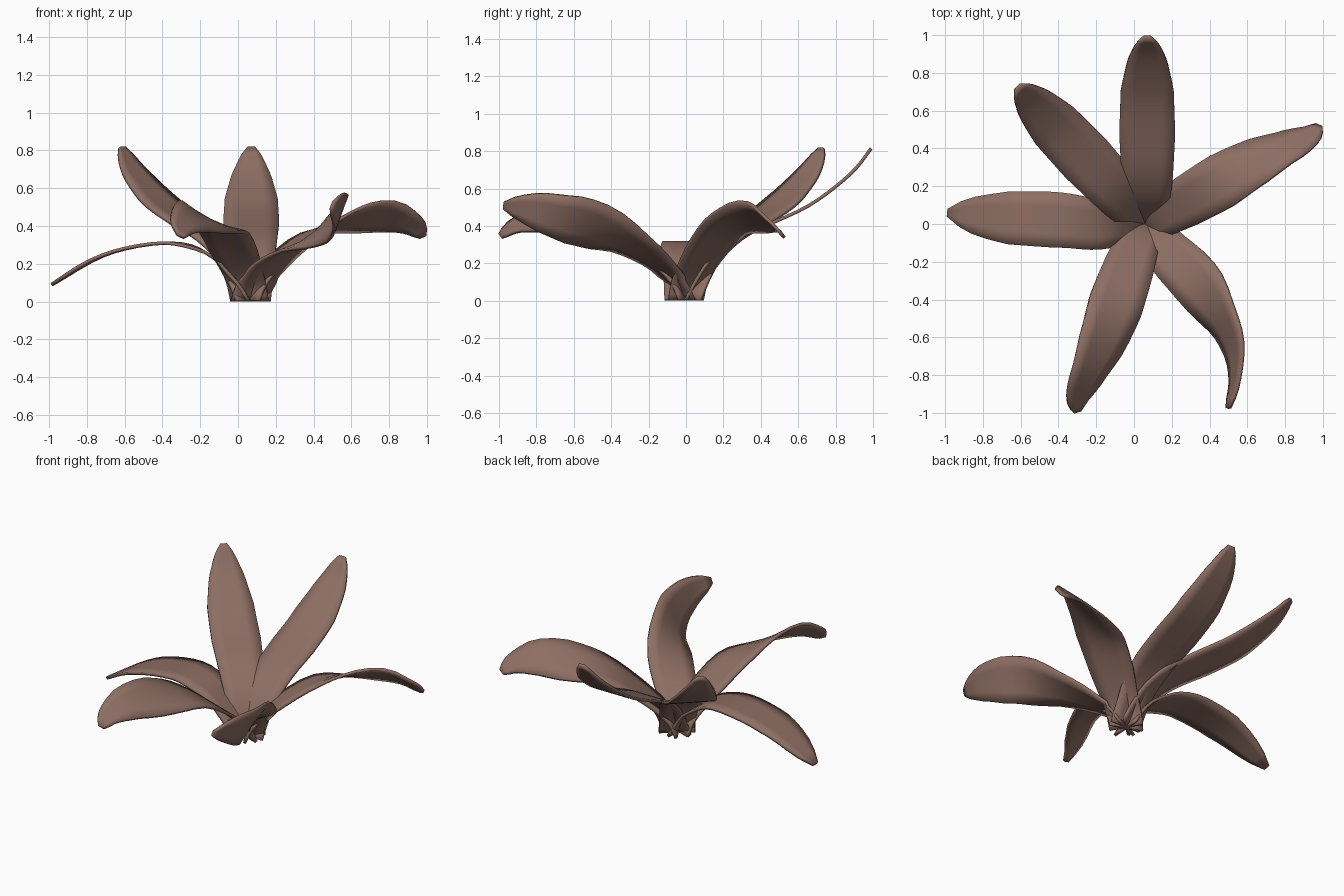
import bpy, bmesh, math
from mathutils import Vector, Matrix

if "Cube" in bpy.data.objects:
    bpy.data.objects.remove(bpy.data.objects["Cube"])

brown = bpy.data.materials.new("warm brown")
brown.diffuse_color = (0.266, 0.156, 0.125, 1)
brown.use_nodes = True
brown.node_tree.nodes["Principled BSDF"].inputs["Base Color"].default_value = brown.diffuse_color

CENTRE = Vector((0.06, 0, 0))
THICK = 0.018
# half width along the petal: (fraction of length, half width)
WIDTH = [(0, .105), (.12, .11), (.3, .135), (.5, .148), (.7, .14),
         (.85, .105), (.94, .065), (.98, .04), (1, .02)]


def half_width(t):
    for (a, wa), (b, wb) in zip(WIDTH, WIDTH[1:]):
        if t <= b:
            return wa + (wb - wa) * (t - a) / (b - a)
    return WIDTH[-1][1]


def smooth_path(pts, n=3):
    """Catmull-Rom through (x, y, z, roll) points."""
    p = [Vector(q) for q in pts]
    p = [2 * p[0] - p[1]] + p + [2 * p[-1] - p[-2]]
    out = []
    for i in range(1, len(p) - 2):
        a, b, c, d = p[i - 1:i + 3]
        for k in range(n):
            t = k / n
            out.append(0.5 * (2 * b + (c - a) * t + (2 * a - 5 * b + 4 * c - d) * t * t
                              + (3 * b - a - 3 * c + d) * t ** 3))
    return out + [p[-2]]


def petal(name, pts, turn=0):
    """Flat strip swept along a path, rolled about it, given thickness."""
    path = smooth_path(pts)
    pos = [q.xyz for q in path]
    dist = [0]
    for a, b in zip(pos, pos[1:]):
        dist.append(dist[-1] + (b - a).length)
    heading = Vector((pos[-1].x, pos[-1].y, 0)).normalized()
    rot = Matrix.Rotation(math.radians(turn), 3, 'Z')
    bm = bmesh.new()
    rows = []
    for i, q in enumerate(path):
        tan = (pos[min(i + 1, len(pos) - 1)] - pos[max(i - 1, 0)]).normalized()
        flat = Vector((tan.x, tan.y, 0))
        flat = flat.normalized() if i > 3 else heading
        side = Vector((flat.y, -flat.x, 0))          # right-hand side looking outward
        side = Matrix.Rotation(math.radians(-q.w), 3, tan) @ side
        w = half_width(dist[i] / dist[-1])
        rows.append([bm.verts.new(rot @ (pos[i] + side * w * s) + CENTRE)
                     for s in (-1, -.5, 0, .5, 1)])
    for r0, r1 in zip(rows, rows[1:]):
        for k in range(4):
            bm.faces.new((r0[k], r0[k + 1], r1[k + 1], r1[k]))
    bmesh.ops.recalc_face_normals(bm, faces=bm.faces)
    me = bpy.data.meshes.new(name)
    bm.to_mesh(me)
    bm.free()
    me.materials.append(brown)
    me.polygons.foreach_set("use_smooth", [True] * len(me.polygons))
    ob = bpy.data.objects.new(name, me)
    bpy.context.collection.objects.link(ob)
    mod = ob.modifiers.new("thickness", 'SOLIDIFY')
    mod.thickness = THICK
    mod.offset = 0


# paths: x, y, z from the centre, then roll in degrees (positive lifts the right edge)
upright = [(.01, 0, .005, 0), (.01, .05, .1, 0), (.01, .13, .22, 0), (.01, .27, .33, 0),
           (.01, .47, .42, 0), (.01, .65, .505, 0), (.01, .8, .61, 0),
           (.01, .91, .71, 0), (.01, .99, .815, 0)]
twisted = [(0, 0, .005, 0), (.04, .02, .1, 0), (.15, .08, .22, 0), (.34, .19, .37, 6),
           (.53, .30, .43, 26), (.73, .40, .45, 41), (.86, .465, .405, 36),
           (.92, .52, .345, 30)]
drooping = [(0, -.01, .005, 0), (-.06, -.01, .1, 0), (-.16, 0, .21, 0), (-.28, 0, .28, 0),
            (-.44, .02, .31, 0), (-.66, .03, .28, 0), (-.84, .04, .215, 0),
            (-1.045, .06, .09, 0)]
curled = [(0, 0, .005, 0), (.04, -.05, .1, 0), (.12, -.15, .2, 0), (.265, -.3, .305, -16),
          (.4, -.49, .40, -52), (.47, -.66, .445, -66), (.475, -.825, .485, -75),
          (.44, -.975, .51, -70)]

petal("upright_petal_back", upright)
petal("upright_petal_left", upright, 43.5)
petal("twisted_petal_right", twisted)
petal("twisted_petal_front", twisted, 220.5)
petal("drooping_petal_left", drooping)
petal("curled_petal_front", curled)
